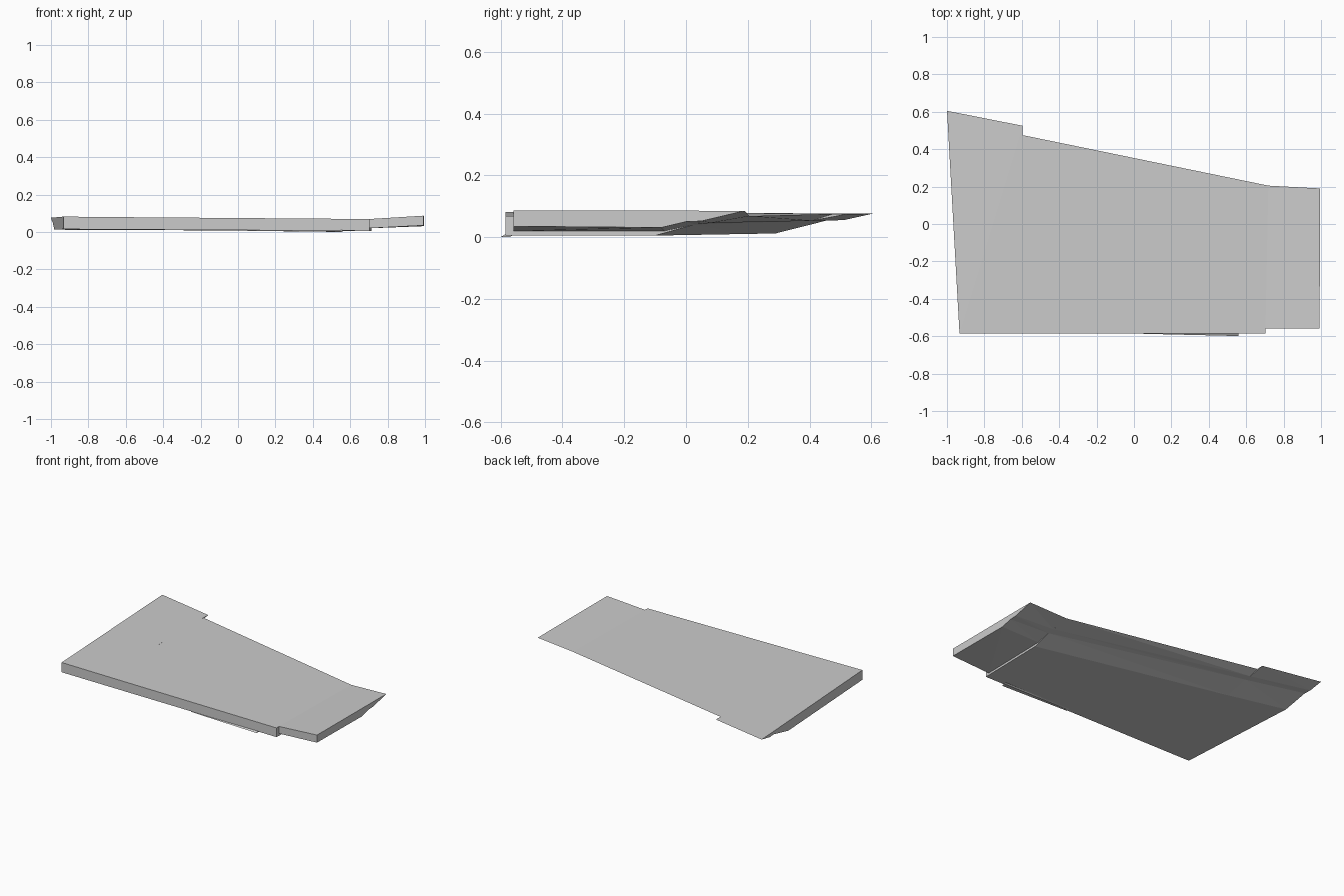
import bpy, bmesh

cube = bpy.data.objects.get("Cube")
if cube:
    bpy.data.objects.remove(cube, do_unlink=True)

grey = bpy.data.materials.new("plain grey")
grey.use_nodes = True
colour = (0.6, 0.6, 0.6, 1)
grey.diffuse_color = colour
grey.node_tree.nodes["Principled BSDF"].inputs["Base Color"].default_value = colour


def loft(name, sections):
    """Skin matching closed sections and cap both ends."""
    bm = bmesh.new()
    rings = [[bm.verts.new(p) for p in s] for s in sections]
    n = len(rings[0])
    for a, b in zip(rings, rings[1:]):
        for i in range(n):
            j = (i + 1) % n
            bm.faces.new((a[i], a[j], b[j], b[i]))
    bm.faces.new(rings[0])
    bm.faces.new(rings[-1])
    bmesh.ops.remove_doubles(bm, verts=bm.verts, dist=0.0005)
    bmesh.ops.triangulate(bm, faces=[f for f in bm.faces if len(f.verts) == 4])
    bmesh.ops.recalc_face_normals(bm, faces=bm.faces)
    mesh = bpy.data.meshes.new(name)
    bm.to_mesh(mesh)
    bm.free()
    obj = bpy.data.objects.new(name, mesh)
    bpy.context.collection.objects.link(obj)
    mesh.materials.append(grey)
    return obj


def section(x, points, slant=0.0):
    """Place a (y, z) outline at x, slanting sideways along y."""
    front = points[0][0]
    return [(x + slant * (y - front), y, z) for y, z in points]


def mix(a, b, t):
    return [(p[0] + (q[0] - p[0]) * t, p[1] + (q[1] - p[1]) * t) for p, q in zip(a, b)]


# Outlines run front top, back edge, two underside knees, ramp foot, front bottom
root = [(-0.585, 0.082), (0.605, 0.076), (0.51, 0.055), (0.46, 0.055), (0.29, 0.012), (-0.585, 0.015)]
fold = [(-0.585, 0.069), (0.205, 0.068), (0.08, 0.046), (0.03, 0.041), (-0.10, 0.005), (-0.585, 0.006)]
step = mix(root, fold, 0.24)
step[1] = (0.525, 0.075)
notched = list(step)
notched[1] = (0.475, 0.075)

# Main panel, with the notch in its trailing edge
loft("main_panel", [
    section(-0.933, root, -0.056),
    section(-0.595, step),
    section(-0.595, notched),
    section(0.703, fold, 0.02),
])

# Upswept tip panel, thinner and set back at the front
tip_inner = [(-0.558, 0.069)] + fold[1:4] + [(-0.07, 0.02), (-0.558, 0.02)]
tip_outer = [(-0.558, 0.087), (0.19, 0.085), (0.05, 0.052), (0.0, 0.05), (-0.08, 0.031), (-0.558, 0.035)]
loft("tip_panel", [section(0.703, tip_inner, 0.02), section(0.992, tip_outer, 0.005)])

# Thin lip under the leading edge
lip = [(-0.599, 0.001), (-0.58, 0.012), (-0.56, 0.007), (-0.57, 0.0)]
lip_end = [(-0.587, 0.007), (-0.58, 0.012), (-0.56, 0.008), (-0.57, 0.006)]
loft("leading_lip", [section(0.05, lip_end), section(0.56, lip)])
